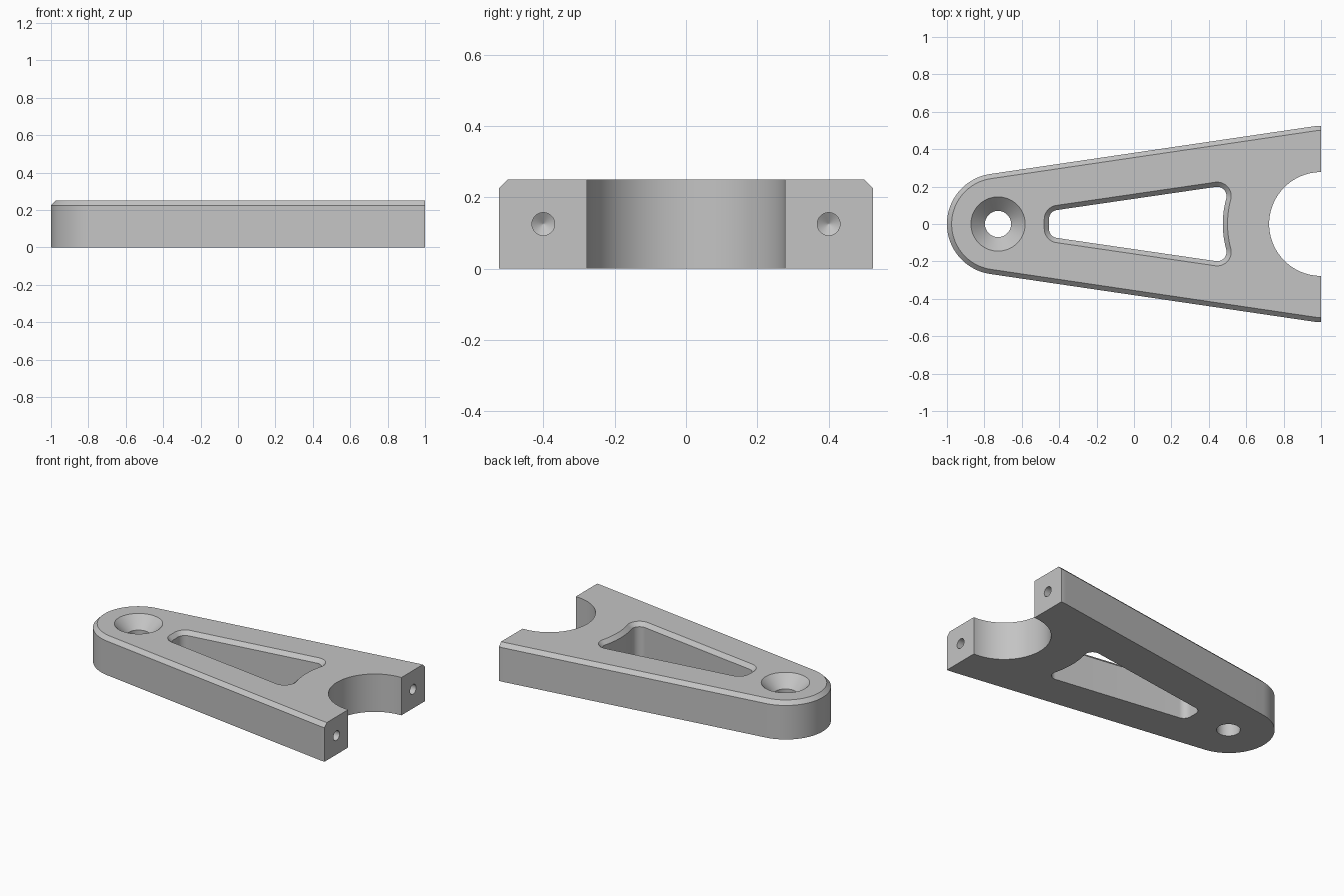
import bpy, bmesh, math
from mathutils import Matrix

if "Cube" in bpy.data.objects:
    bpy.data.objects.remove(bpy.data.objects["Cube"])

H, CH = 0.25, 0.025                      # plate thickness and chamfer
NOSE_X, NOSE_R, END_C = -0.73, 0.27, 0.255
SLOPE = math.atan2(END_C, 1 - NOSE_X)    # taper of the long sides
UP = math.pi / 2 + SLOPE                 # normal direction of the upper side


def arc(cx, cy, r, a0, a1, n):
    return [(cx + r * math.cos(a0 + (a1 - a0) * i / n),
             cy + r * math.sin(a0 + (a1 - a0) * i / n)) for i in range(n + 1)]


def mirrored(half):
    """Close an upper half outline with its mirror image below y = 0."""
    return half + [(x, -y) for x, y in reversed(half) if abs(y) > 1e-5]


def loft(name, sections, matrix=Matrix()):
    """Solid through stacked outlines, given as (outline, height) pairs."""
    bm = bmesh.new()
    rings = [[bm.verts.new((x, y, z)) for x, y in pts] for pts, z in sections]
    n = len(rings[0])
    for lo, hi in zip(rings, rings[1:]):
        for i in range(n):
            j = (i + 1) % n
            bm.faces.new((lo[i], lo[j], hi[j], hi[i]))
    bm.faces.new(rings[0][::-1])
    bm.faces.new(rings[-1])
    bm.transform(matrix)
    bmesh.ops.recalc_face_normals(bm, faces=bm.faces)
    me = bpy.data.meshes.new(name)
    bm.to_mesh(me)
    bm.free()
    ob = bpy.data.objects.new(name, me)
    bpy.context.collection.objects.link(ob)
    return ob


def circle(r, cx=0.0, n=64):
    return arc(cx, 0, r, 0, 2 * math.pi, n)[:-1]


def plate_outline(inset):
    r = NOSE_R - inset
    return mirrored(arc(NOSE_X, 0, r, math.pi, UP, 32)
                    + arc(1, END_C, r, UP, math.pi / 2, 5))


def window_outline(grow):
    # rounded tapered window whose right wall follows the end notch
    r = 0.05 + grow
    cx, cy = 0.4446, 0.149
    to_notch = math.atan2(-cy, 1 - cx)
    return mirrored(arc(-0.405, 0.0252, r, math.pi, UP, 12)
                    + arc(cx, cy, r, UP, to_notch, 16)
                    + arc(1, 0, 0.525 - grow, math.pi + to_notch, math.pi, 10))


# tapered plate with chamfered upper rim
plate = loft("tapered_bracket", [(plate_outline(0), 0), (plate_outline(0), H - CH),
                                 (plate_outline(CH), H)])

# cutters: window, countersunk hole, end notch, two blind screw holes
cutters = [
    loft("window_cutter", [(window_outline(0), -0.1), (window_outline(0), H - CH),
                           (window_outline(CH + 0.01), H + 0.01)]),
    loft("countersink_cutter", [(circle(0.07, -0.727), -0.1), (circle(0.07, -0.727), 0.175),
                                (circle(0.155, -0.727), H + 0.01)]),
    loft("notch_cutter", [(circle(0.2775, 1, 96), -0.1), (circle(0.2775, 1, 96), 0.4)]),
]
for side in (-1, 1):
    place = Matrix.Translation((1, side * 0.4, H / 2)) @ Matrix.Rotation(-math.pi / 2, 4, 'Y')
    cutters.append(loft("screw_hole_cutter", [(circle(0.032, n=32), -0.1),
                                              (circle(0.032, n=32), 0.22),
                                              (circle(0.001, n=32), 0.24)], place))

bpy.context.view_layer.objects.active = plate
plate.select_set(True)
for cutter in cutters:
    mod = plate.modifiers.new("cut", 'BOOLEAN')
    mod.operation, mod.solver, mod.object = 'DIFFERENCE', 'EXACT', cutter
    bpy.ops.object.modifier_apply(modifier=mod.name)
    bpy.data.objects.remove(cutter)

# plain grey metal
grey = bpy.data.materials.new("grey_metal")
grey.diffuse_color = (0.55, 0.55, 0.55, 1)
grey.use_nodes = True
grey.node_tree.nodes["Principled BSDF"].inputs["Base Color"].default_value = grey.diffuse_color
plate.data.materials.clear()
plate.data.materials.append(grey)
bpy.ops.object.shade_smooth_by_angle(angle=math.radians(25))
